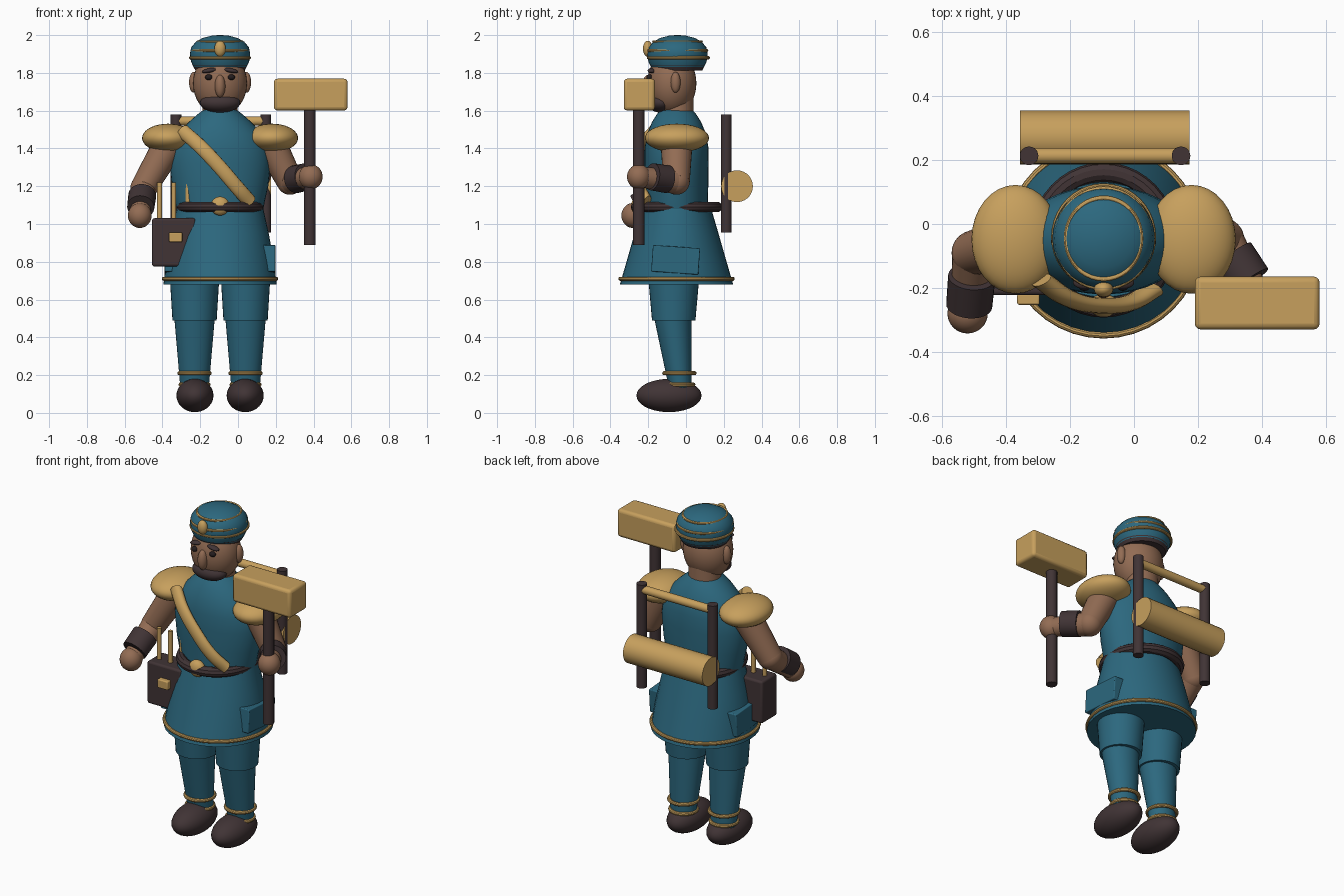
import bpy, math
from mathutils import Vector

if "Cube" in bpy.data.objects:
    bpy.data.objects.remove(bpy.data.objects["Cube"], do_unlink=True)


def material(name, rgb):
    m = bpy.data.materials.new(name)
    m.use_nodes = True
    m.diffuse_color = (*rgb, 1)
    m.node_tree.nodes["Principled BSDF"].inputs["Base Color"].default_value = (*rgb, 1)
    return m


teal = material("teal cloth", (0.025, 0.138, 0.21))
gold = material("gold", (0.57, 0.35, 0.11))
dark = material("dark leather", (0.052, 0.034, 0.036))
skin = material("skin", (0.29, 0.15, 0.088))
eye_black = material("eye black", (0.017, 0.012, 0.013))

CX, CY = -0.095, -0.05      # body axis
parts = []


def finish(name, mat, ob=None):
    ob = ob or bpy.context.object
    ob.name = name
    ob.data.materials.append(mat)
    parts.append(ob)
    return ob


def ball(name, loc, size, mat, rot=(0, 0, 0)):
    bpy.ops.mesh.primitive_uv_sphere_add(segments=32, ring_count=18, location=loc, rotation=rot)
    bpy.context.object.scale = size
    return finish(name, mat)


def ring(name, loc, rx, ry, thick, mat, height=1.0, rot=(0, 0, 0)):
    bpy.ops.mesh.primitive_torus_add(major_segments=40, minor_segments=10, location=loc,
                                     rotation=rot, major_radius=rx, minor_radius=thick)
    bpy.context.object.scale = (1, ry / rx, height)
    return finish(name, mat)


def rod(name, a, b, r1, r2, mat):
    a, b = Vector(a), Vector(b)
    bpy.ops.mesh.primitive_cone_add(vertices=28, radius1=r1, radius2=r2, depth=(b - a).length,
                                    location=(a + b) / 2)
    bpy.context.object.rotation_euler = (b - a).to_track_quat("Z", "Y").to_euler()
    return finish(name, mat)


def block(name, loc, size, bevel, mat, rot=(0, 0, 0)):
    bpy.ops.mesh.primitive_cube_add(size=1, location=loc, rotation=rot)
    ob = bpy.context.object
    ob.scale = size
    bpy.ops.object.transform_apply(location=False, rotation=False, scale=True)
    mod = ob.modifiers.new("soft edges", "BEVEL")
    mod.width, mod.segments = bevel, 3
    return finish(name, mat)


def loft(name, x, rings, mat, n=36):
    """Stack of ellipses given as (y, z, rx, ry), closed at both ends."""
    verts, faces = [], []
    for y, z, rx, ry in rings:
        for i in range(n):
            t = 2 * math.pi * i / n
            verts.append((x + rx * math.cos(t), y + ry * math.sin(t), z))
    for k in range(len(rings) - 1):
        for i in range(n):
            j = (i + 1) % n
            faces.append((k * n + i, k * n + j, k * n + n + j, k * n + n + i))
    top = (len(rings) - 1) * n
    faces += [tuple(reversed(range(n))), tuple(range(top, top + n))]
    me = bpy.data.meshes.new(name)
    me.from_pydata(verts, [], faces)
    ob = bpy.data.objects.new(name, me)
    bpy.context.collection.objects.link(ob)
    return finish(name, mat, ob)


# Torso, tunic skirt and belt
loft("torso", CX, [(CY, 1.02, 0.22, 0.165), (CY, 1.1, 0.233, 0.165), (CY, 1.2, 0.255, 0.168),
                   (CY, 1.32, 0.268, 0.17), (CY, 1.41, 0.258, 0.168), (CY, 1.48, 0.222, 0.155),
                   (CY, 1.54, 0.165, 0.13), (CY, 1.58, 0.12, 0.105), (CY, 1.61, 0.08, 0.08)], teal)
loft("tunic_skirt", CX, [(CY, 0.68, 0.3, 0.3), (CY, 0.8, 0.285, 0.265),
                         (CY, 0.95, 0.258, 0.222), (CY, 1.1, 0.225, 0.178)], teal)
ring("skirt_trim", (CX, CY, 0.71), 0.297, 0.297, 0.011, gold)
ring("belt", (CX, CY, 1.09), 0.202, 0.212, 0.029, dark)
ball("belt_buckle", (CX, -0.255, 1.095), (0.05, 0.035, 0.05), gold)

# Legs, pockets, shoes and shoulder pads, one per side
for side, s in (("right", -1), ("left", 1)):
    x = CX + s * 0.135
    loft(side + "_upper_leg", x, [(-0.065, 0.49, 0.117, 0.115), (-0.065, 0.75, 0.133, 0.138)], teal)
    loft(side + "_lower_leg", x, [(-0.03, 0.13, 0.075, 0.06), (-0.068, 0.49, 0.106, 0.098)], teal)
    for z, r in ((0.21, 0.08), (0.15, 0.074)):
        ring(side + "_ankle_ring", (x, -0.035, z), r, r, 0.011, gold)
    ball(side + "_shoe", (x - s * 0.002, -0.09, 0.092), (0.098, 0.172, 0.088), dark)
    block(side + "_pocket", (CX + s * 0.243, -0.055, 0.81), (0.1, 0.25, 0.14), 0.005, teal,
          (math.radians(-4), 0, 0))
    ball(side + "_shoulder_pad", (CX + s * 0.275, -0.048, 1.455), (0.138, 0.17, 0.076), gold)
    ball(side + "_ear", (CX + s * 0.14, -0.055, 1.75), (0.024, 0.026, 0.055), skin)
    ball(side + "_eye", (CX + s * 0.06, -0.193, 1.777), (0.019, 0.016, 0.015), eye_black)
    ball(side + "_eyebrow", (CX + s * 0.058, -0.183, 1.812), (0.038, 0.02, 0.012), dark,
         (0, s * math.radians(10), 0))

# Head
loft("neck", CX, [(-0.045, 1.55, 0.095, 0.086), (-0.045, 1.7, 0.09, 0.084)], skin)
ball("head", (CX, -0.075, 1.745), (0.143, 0.13, 0.17), skin)
ball("nose", (CX, -0.2, 1.73), (0.028, 0.032, 0.06), skin)
ball("beard", (CX, -0.135, 1.642), (0.106, 0.07, 0.052), dark)

# Cap
loft("cap_lining", CX, [(-0.045, 1.812, 0.13, 0.13), (-0.045, 1.84, 0.145, 0.145)], dark)
loft("cap", CX, [(-0.045, z, r, r) for z, r in
                 ((1.83, 0.14), (1.86, 0.154), (1.9, 0.16), (1.935, 0.153), (1.965, 0.128),
                  (1.985, 0.092), (1.997, 0.045), (2.0, 0.01))], teal)
ring("cap_lower_trim", (CX, -0.04, 1.88), 0.155, 0.158, 0.009, gold)
ring("cap_middle_trim", (CX, -0.045, 1.918), 0.148, 0.155, 0.008, gold)
ring("cap_upper_trim", (CX, -0.045, 1.965), 0.118, 0.127, 0.007, gold)
ball("cap_badge", (CX, -0.203, 1.928), (0.03, 0.025, 0.042), gold)

# Arms: shoulder, elbow, cuff start, cuff end, hand
ARMS = {
    "right": ((-0.36, -0.05, 1.43), (-0.5, -0.09, 1.19), (-0.507, -0.165, 1.15),
              (-0.515, -0.255, 1.09), (-0.52, -0.28, 1.045)),
    "left": ((0.17, -0.05, 1.43), (0.275, -0.05, 1.225), (0.305, -0.1, 1.237),
             (0.36, -0.18, 1.25), (0.385, -0.25, 1.25)),
}
for side, (shoulder, elbow, cuff_a, cuff_b, hand) in ARMS.items():
    rod(side + "_upper_arm", shoulder, elbow, 0.085, 0.07, skin)
    ball(side + "_elbow", elbow, (0.07, 0.07, 0.07), skin)
    rod(side + "_forearm", elbow, hand, 0.068, 0.052, skin)
    rod(side + "_cuff", cuff_a, cuff_b, 0.074, 0.072, dark)
    ball(side + "_hand", hand, (0.063, 0.062, 0.066), skin)

# Mallet
rod("mallet_handle", (0.38, -0.25, 0.89), (0.38, -0.25, 1.65), 0.031, 0.031, dark)
block("mallet_head", (0.385, -0.247, 1.685), (0.39, 0.165, 0.168), 0.018, gold)

# Chest strap, a flattened tube
FLAT = 0.65
curve = bpy.data.curves.new("chest_strap", "CURVE")
curve.dimensions = "3D"
curve.bevel_depth, curve.bevel_resolution, curve.use_fill_caps = 0.038, 5, True
path = [(-0.29, -0.175, 1.49), (-0.2, -0.235, 1.41), (-0.1, -0.255, 1.305),
        (-0.01, -0.245, 1.2), (0.06, -0.205, 1.12)]
spline = curve.splines.new("BEZIER")
spline.bezier_points.add(len(path) - 1)
for p, (x, y, z) in zip(spline.bezier_points, path):
    p.co = (x, y / FLAT, z)
    p.handle_left_type = p.handle_right_type = "AUTO"
strap = bpy.data.objects.new("chest_strap", curve)
bpy.context.collection.objects.link(strap)
strap.scale.y = FLAT
curve.materials.append(gold)

# Hip bag with tools
block("hip_bag", (-0.34, -0.15, 0.903), (0.23, 0.145, 0.255), 0.012, dark)
block("bag_clasp", (-0.33, -0.235, 0.93), (0.07, 0.035, 0.052), 0.006, gold)
for x in (-0.415, -0.34, -0.265):
    rod("bag_tool", (x, -0.16, 0.95), (x, -0.16, 1.22), 0.013, 0.013, gold)

# Back frame with bedroll
for side, x in (("right", -0.328), ("left", 0.147)):
    rod(side + "_frame_post", (x, 0.213, 0.955), (x, 0.213, 1.58), 0.029, 0.029, dark)
rod("frame_crossbar", (-0.328, 0.213, 1.545), (0.147, 0.213, 1.545), 0.024, 0.024, gold)
rod("bedroll", (-0.356, 0.27, 1.2), (0.174, 0.27, 1.2), 0.084, 0.084, gold)

# Smooth shading with sharp edges kept
bpy.ops.object.select_all(action="DESELECT")
for ob in parts:
    ob.select_set(True)
bpy.context.view_layer.objects.active = parts[0]
bpy.ops.object.shade_smooth_by_angle(angle=math.radians(35))
